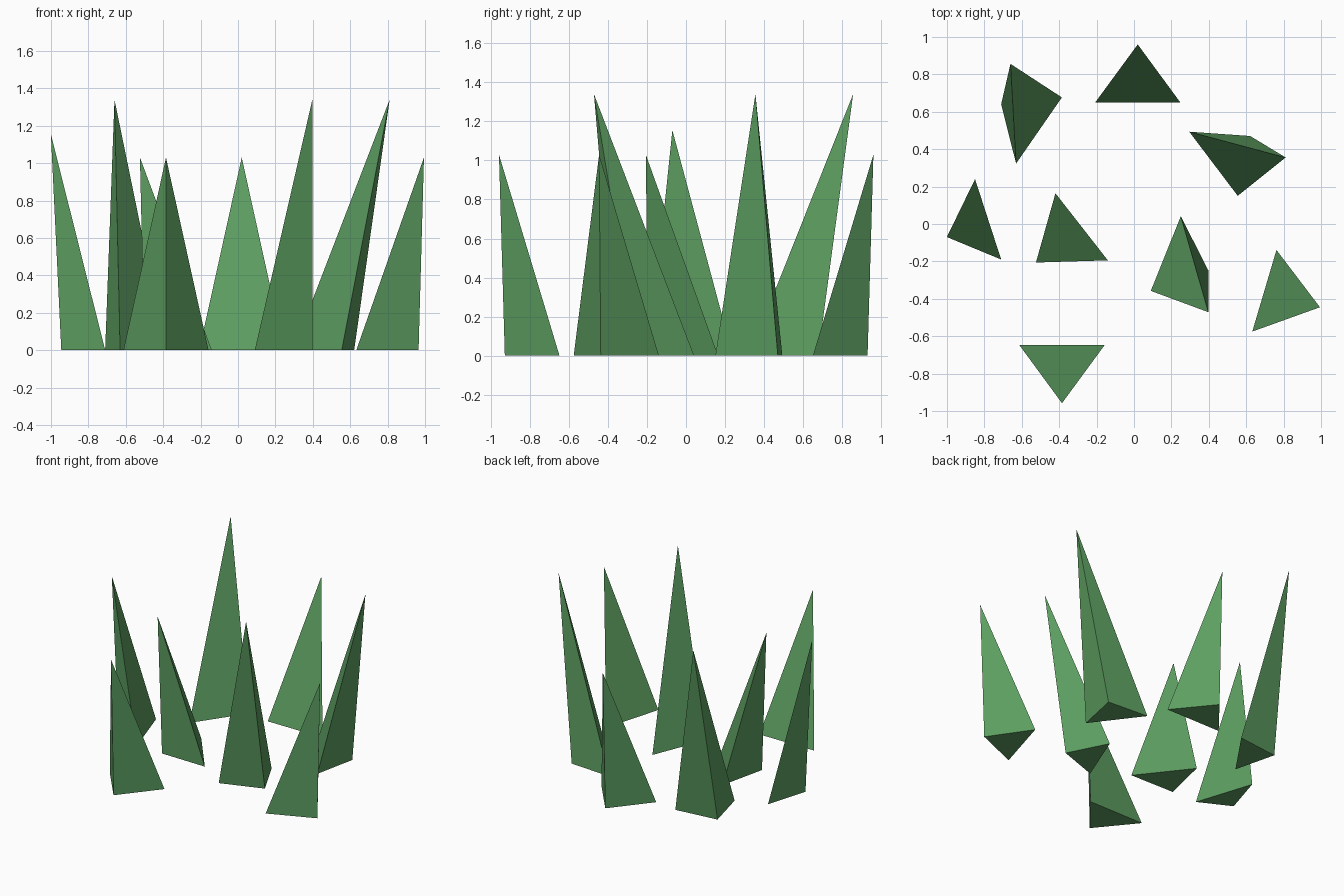
import bpy
import bmesh
from math import radians
from mathutils import Matrix, Vector

cube = bpy.data.objects.get("Cube")
if cube:
    bpy.data.objects.remove(cube, do_unlink=True)

# Single grass colour
green = bpy.data.materials.new("grass_green")
green.use_nodes = True
colour = (0.11, 0.345, 0.12, 1)
green.diffuse_color = colour
shader = next(n for n in green.node_tree.nodes if n.type == 'BSDF_PRINCIPLED')
shader.inputs["Base Color"].default_value = colour
shader.inputs["Roughness"].default_value = 0.9

# Blade shapes: heel width, toe on the ground, leaning tip
SHORT = dict(width=0.455, toe=(0.28, 0, 0), tip=(0.31, 0, 1.03))
MEDIUM = dict(width=0.452, toe=(0.186, 0.039, 0), tip=(0.239, 0.022, 1.155))
TALL = dict(width=0.43, toe=(0.246, 0, 0), tip=(0.328, -0.206, 1.34))


def make_blade(name, shape, x, y, heading):
    """Three-sided spike whose heel edge is centred on x, y."""
    bm = bmesh.new()
    half = shape["width"] / 2
    corners = [(0, -half, 0), shape["toe"], (0, half, 0), shape["tip"]]
    right, toe, left, tip = [bm.verts.new(Vector(c)) for c in corners]
    for face in ((right, left, toe), (right, toe, tip), (toe, left, tip), (left, right, tip)):
        bm.faces.new(face)
    bm.transform(Matrix.Translation((x, y, 0)) @ Matrix.Rotation(radians(heading), 4, 'Z'))
    bmesh.ops.recalc_face_normals(bm, faces=bm.faces)
    mesh = bpy.data.meshes.new(name)
    bm.to_mesh(mesh)
    bm.free()
    mesh.materials.append(green)
    blade = bpy.data.objects.new(name, mesh)
    bpy.context.collection.objects.link(blade)
    return blade


# Short blades
make_blade("back_short_blade", SHORT, 0.02, 0.65, 90)
make_blade("front_short_blade", SHORT, -0.385, -0.648, -90)
make_blade("middle_short_blade", SHORT, -0.28, -0.015, 218)
make_blade("left_short_blade", SHORT, 0.697, -0.357, -16.5)

# Medium blade
make_blade("right_medium_blade", MEDIUM, -0.78, 0.025, 198)

# Tall blades
make_blade("back_right_tall_blade", TALL, -0.508, 0.5, 145.3)
make_blade("back_left_tall_blade", TALL, 0.425, 0.322, 37.1)
make_blade("centre_tall_blade", TALL, 0.17, -0.158, -21.9)
